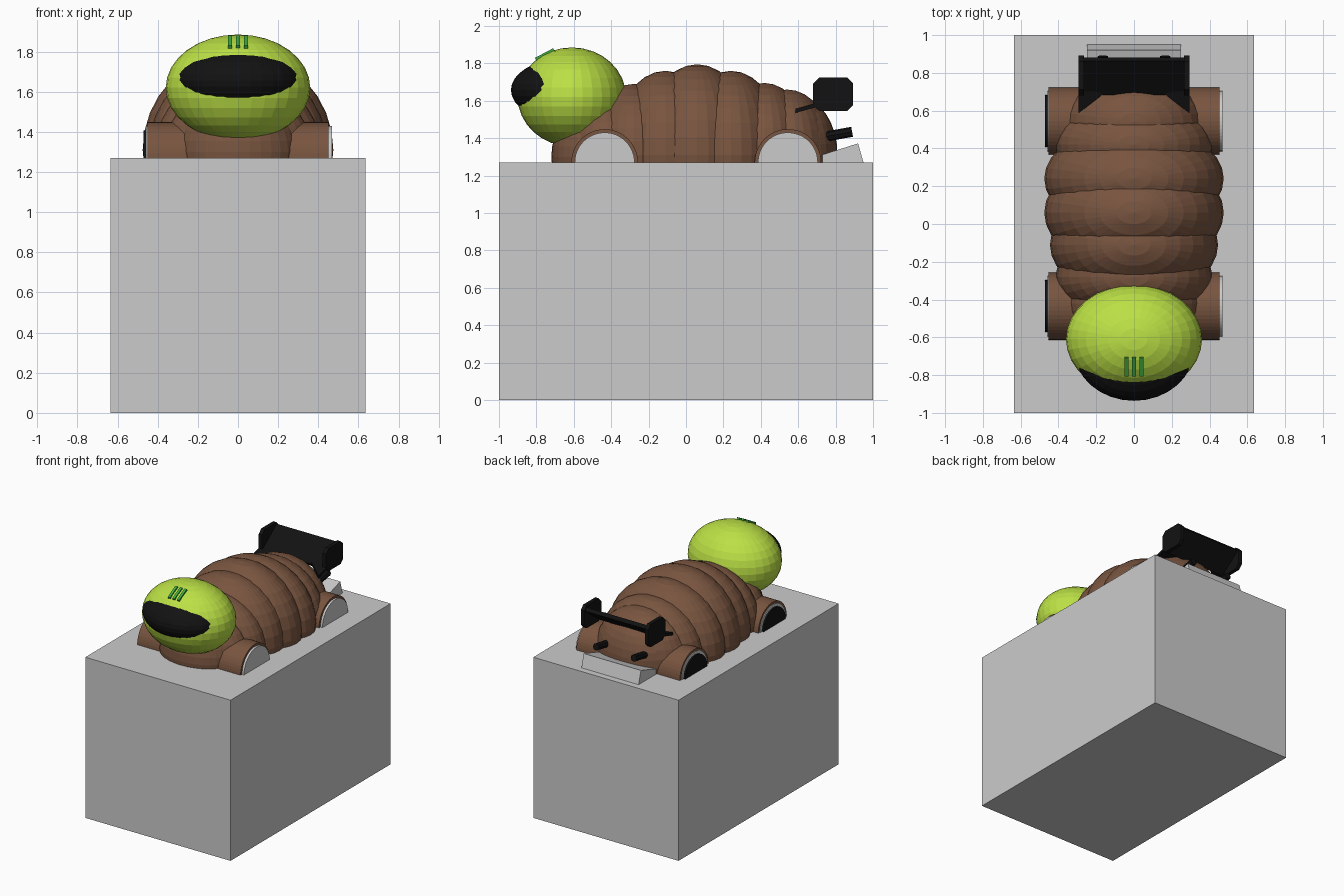
import bpy, bmesh
from math import radians, cos, sin, pi
from mathutils import Vector

if "Cube" in bpy.data.objects:
    bpy.data.objects.remove(bpy.data.objects["Cube"])


def material(name, rgb):
    m = bpy.data.materials.new(name)
    m.diffuse_color = (*rgb, 1)
    m.use_nodes = True
    m.node_tree.nodes["Principled BSDF"].inputs["Base Color"].default_value = m.diffuse_color
    return m


BROWN = material("brown", (0.19, 0.09, 0.05))
LIME = material("lime", (0.50, 0.75, 0.06))
GREEN = material("green", (0.05, 0.42, 0.05))
BLACK = material("black", (0.006, 0.006, 0.006))


def finish(name, mat):
    ob = bpy.context.object
    ob.name = name
    if mat:
        ob.data.materials.append(mat)
    return ob


def box(name, loc, size, mat=None, tilt=0):
    bpy.ops.mesh.primitive_cube_add(size=1, location=loc, rotation=(tilt, 0, 0))
    ob = finish(name, mat)
    ob.scale = size
    return ob


def ellipsoid(name, loc, radii, mat):
    bpy.ops.mesh.primitive_uv_sphere_add(segments=32, ring_count=16, radius=1, location=loc)
    ob = finish(name, mat)
    ob.scale = radii
    return ob


def rod(name, a, b, r, mat=None, sides=48):
    a, b = Vector(a), Vector(b)
    d = b - a
    bpy.ops.mesh.primitive_cylinder_add(vertices=sides, radius=r, depth=d.length, location=(a + b) / 2)
    ob = finish(name, mat)
    ob.rotation_euler = d.to_track_quat('Z', 'Y').to_euler()
    return ob


def prism(name, points, offset, mat=None):
    """Extrude a planar outline by an offset vector."""
    bm = bmesh.new()
    face = bm.faces.new([bm.verts.new(p) for p in points])
    ext = bmesh.ops.extrude_face_region(bm, geom=[face])
    bmesh.ops.translate(bm, vec=offset, verts=[v for v in ext["geom"] if isinstance(v, bmesh.types.BMVert)])
    bmesh.ops.recalc_face_normals(bm, faces=bm.faces)
    me = bpy.data.meshes.new(name)
    bm.to_mesh(me)
    bm.free()
    ob = bpy.data.objects.new(name, me)
    bpy.context.collection.objects.link(ob)
    if mat:
        me.materials.append(mat)
    return ob


# Plinth
box("plinth", (0, 0, 0.635), (1.27, 2, 1.27))

# Body segments: centre y, centre z, radii x / y / z
segments = [
    (-0.50, 1.30, 0.30, 0.22, 0.28),
    (-0.42, 1.31, 0.37, 0.23, 0.32),
    (-0.28, 1.31, 0.415, 0.24, 0.38),
    (-0.11, 1.31, 0.445, 0.29, 0.45),
    (0.06, 1.31, 0.475, 0.31, 0.485),
    (0.24, 1.31, 0.475, 0.29, 0.45),
    (0.42, 1.31, 0.42, 0.25, 0.385),
    (0.54, 1.31, 0.37, 0.25, 0.35),
    (0.61, 1.31, 0.31, 0.20, 0.305),
]
for i, (y, z, rx, ry, rz) in enumerate(segments):
    ellipsoid(f"body_segment_{i + 1}", (0, y, z), (rx, ry, rz), BROWN)

# Helmet, visor and vents
ellipsoid("helmet", (0, -0.61, 1.62), (0.36, 0.29, 0.265), LIME)
ellipsoid("visor", (0, -0.66, 1.657), (0.32, 0.276, 0.165), BLACK)
for x in (-0.04, 0, 0.04):
    box("helmet_vent", (x, -0.755, 1.848), (0.02, 0.11, 0.016), GREEN, radians(28))

# Half-sunk wheels with brown arches, black cap on the left
for y, end in ((-0.435, "front"), (0.545, "rear")):
    rod(end + "_wheel_arch", (-0.452, y, 1.27), (0.452, y, 1.27), 0.178, BROWN)
    rod(end + "_wheel_disc", (-0.458, y, 1.27), (0.469, y, 1.27), 0.16)
    rod(end + "_wheel_cap", (-0.471, y, 1.27), (-0.45, y, 1.27), 0.138, BLACK)

# Rear wing blade, rising to the back
box("wing_blade", (0, 0.783, 1.632), (0.54, 0.225, 0.03), BLACK, radians(37))

# Wing end plates, struts and exhausts on both sides
for s in (-1, 1):
    y0, y1, z0, z1, c = 0.68, 0.893, 1.545, 1.725, 0.032
    outline = [(y0 + c, z0), (y1 - c, z0), (y1, z0 + c), (y1, z1 - c),
               (y1 - c, z1), (y0 + c, z1), (y0, z1 - c), (y0, z0 + c)]
    prism("wing_end_plate", [(s * 0.265, y, z) for y, z in outline], (s * 0.03, 0, 0), BLACK)
    prism("wing_strut", [(s * 0.295, 0.585, 1.535), (s * 0.16, 0.69, 1.565), (s * 0.295, 0.72, 1.572)],
          (0, 0, 0.022), BLACK)
    rod("exhaust", (s * 0.165, 0.70, 1.40), (s * 0.165, 0.888, 1.434), 0.027, BLACK, 8)

# Rear diffuser wedge
prism("diffuser", [(-0.25, 0.73, 1.26), (-0.25, 0.952, 1.26), (-0.25, 0.92, 1.372), (-0.25, 0.73, 1.312)],
      (0.5, 0, 0))
